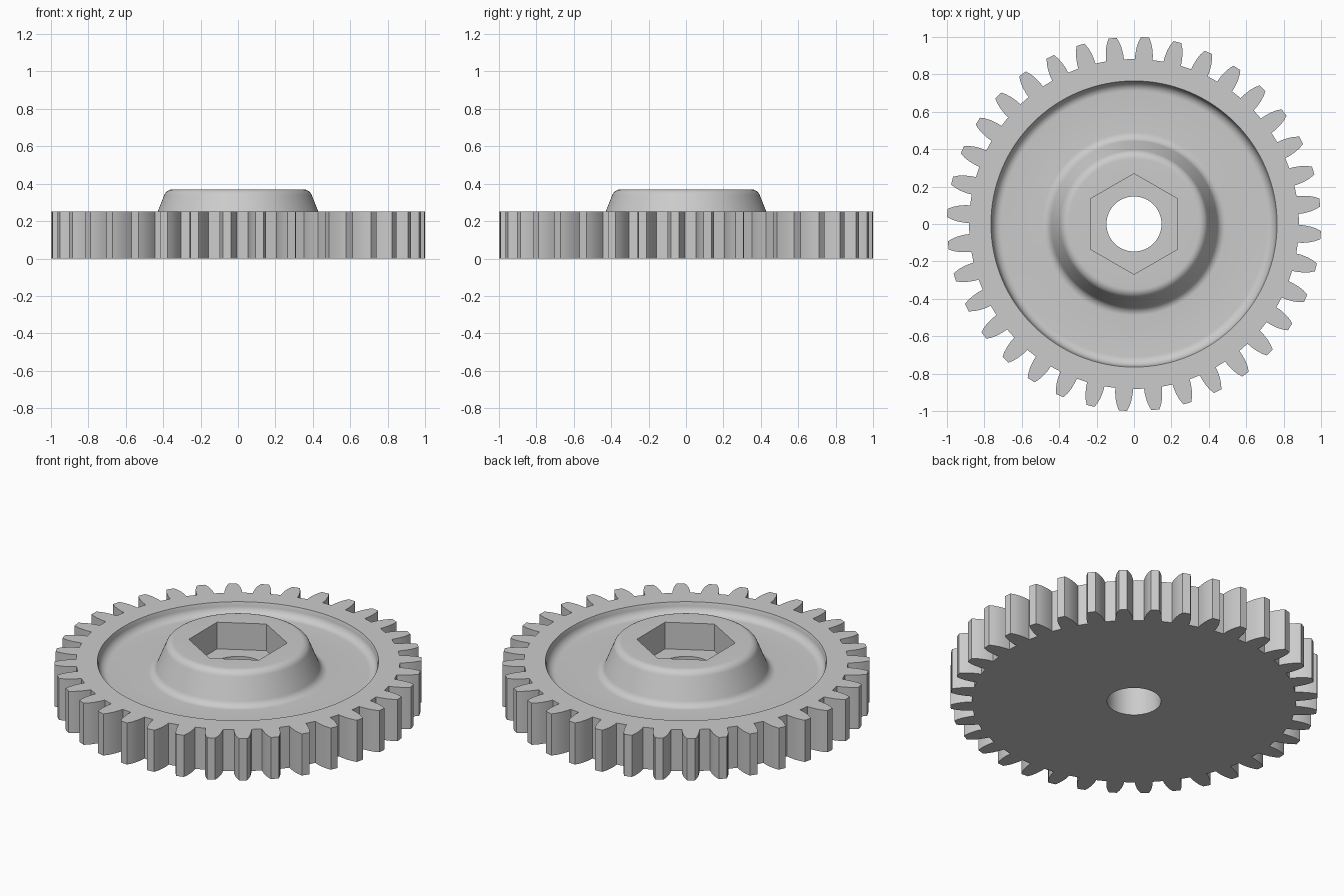
import bpy, bmesh
from math import sin, cos, pi, radians

cube = bpy.data.objects.get("Cube")
if cube:
    bpy.data.objects.remove(cube, do_unlink=True)

TEETH = 36
PHASE = -3.4                      # direction of the first tooth, degrees
HEIGHT, HUB_TOP, SOCKET_FLOOR, FLOOR = 0.25, 0.37, 0.21, 0.185
BORE, APOTHEM, RIM = 0.147, 0.233, 0.765
FILLET = 0.05

# Half of a tooth: (half angle in degrees, radius) from root to tip
FLANK = [(3.1, 0.882), (2.95, 0.91), (2.5, 0.947), (1.95, 0.975), (1.25, 1.0)]
TOOTH = [(-a, r) for a, r in FLANK] + FLANK[::-1]
STEPS = len(TOOTH)
COUNT = TEETH * STEPS

# Evenly spaced directions shared by every round or hexagonal ring
ANGLES = [radians((i - 8) * 360 / COUNT) for i in range(COUNT)]


def circle(r, z):
    return [(r * cos(a), r * sin(a), z) for a in ANGLES]


def hexagon(apothem, z):
    ring = []
    for a in ANGLES:
        r = apothem / cos((a + pi / 6) % (pi / 3) - pi / 6)
        ring.append((r * cos(a), r * sin(a), z))
    return ring


def gear(z):
    ring = []
    for k in range(TEETH):
        for offset, r in TOOTH:
            a = radians(k * 360 / TEETH + PHASE + offset)
            ring.append((r * cos(a), r * sin(a), z))
    return ring


def arc(r, z, start, end, steps=8):
    """Rings along a fillet centred at radius r and height z."""
    rings = []
    for i in range(steps + 1):
        a = radians(start + (end - start) * i / steps)
        rings.append(circle(r + FILLET * cos(a), z + FILLET * sin(a)))
    return rings


# Toothed rim, dished face, raised hub, hexagonal socket and bore as one loft
rings = [circle(BORE, 0), gear(0), gear(HEIGHT), circle(RIM, HEIGHT)]
rings += arc(RIM - 0.005 - FILLET, FLOOR + FILLET, 0, -90)
rings += arc(0.49, FLOOR + FILLET, -90, -158)
rings += arc(0.348, HUB_TOP - FILLET, 22, 90)
rings += [hexagon(APOTHEM, HUB_TOP), hexagon(APOTHEM, SOCKET_FLOOR),
          circle(BORE, SOCKET_FLOOR)]

bm = bmesh.new()
loops = [[bm.verts.new(p) for p in ring] for ring in rings]
for a, b in zip(loops, loops[1:] + loops[:1]):
    for i in range(COUNT):
        j = (i + 1) % COUNT
        bm.faces.new((a[i], a[j], b[j], b[i]))
bmesh.ops.recalc_face_normals(bm, faces=bm.faces)
mesh = bpy.data.meshes.new("gear_wheel")
bm.to_mesh(mesh)
bm.free()

# Plain grey
grey = bpy.data.materials.new("plain_grey")
grey.use_nodes = True
colour = (0.6, 0.6, 0.6, 1)
grey.diffuse_color = colour
grey.node_tree.nodes["Principled BSDF"].inputs["Base Color"].default_value = colour
mesh.materials.append(grey)

wheel = bpy.data.objects.new("gear_wheel", mesh)
bpy.context.collection.objects.link(wheel)
bpy.ops.object.select_all(action="DESELECT")
wheel.select_set(True)
bpy.context.view_layer.objects.active = wheel
bpy.ops.object.shade_smooth_by_angle(angle=radians(25))
